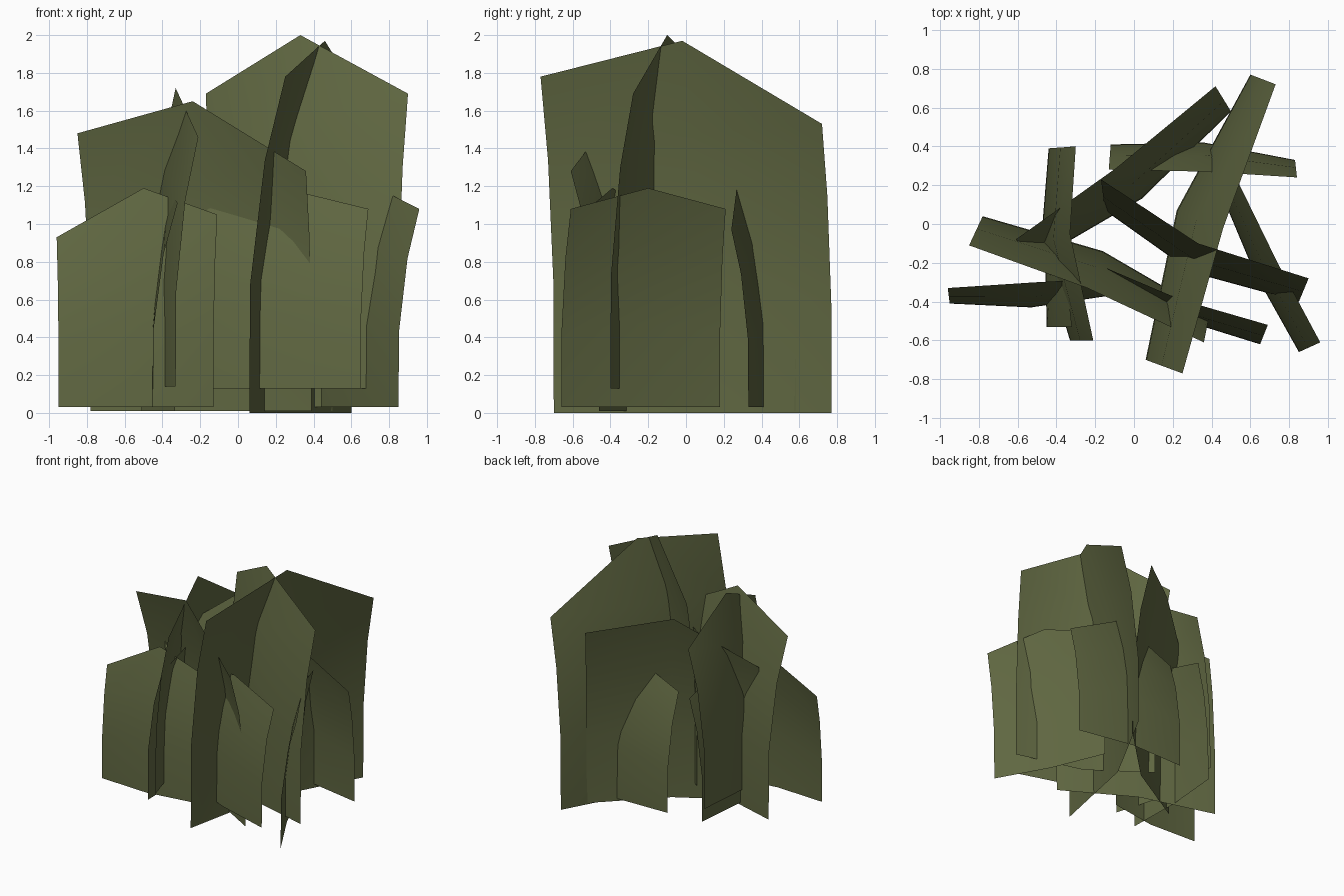
import bpy, bmesh
from mathutils import Vector

olive = bpy.data.materials.new("olive_green")
olive.diffuse_color = (0.12, 0.14, 0.055, 1)

# share of the height and of the outward lean reached at each row of a card
ROWS = [(0, 0), (0.38, 0.02), (0.75, 0.43), (1, 1)]


def leaf_card(name, z0, base, top):
    """Cupped, outward bending foliage card: left, centre and right columns."""
    bm = bmesh.new()
    grid = []
    for (bx, by), (tx, ty, tz) in zip(base, top):
        col = []
        for h, lean in ROWS:
            col.append(bm.verts.new((bx + (tx - bx) * lean,
                                     by + (ty - by) * lean,
                                     z0 + (tz - z0) * h)))
        grid.append(col)
    for a, b in zip(grid, grid[1:]):
        for i in range(len(ROWS) - 1):
            f = bm.faces.new((a[i], b[i], b[i + 1], a[i + 1]))
            f.smooth = True
    me = bpy.data.meshes.new(name)
    bm.to_mesh(me)
    bm.free()
    me.materials.append(olive)
    bpy.context.collection.objects.link(bpy.data.objects.new(name, me))


# large cards
leaf_card("large_card_right", 0.0,
          [(0.06, -0.70), (0.22, 0.07), (0.60, 0.77)],
          [(0.25, -0.77, 1.78), (0.46, -0.02, 1.97), (0.73, 0.72, 1.53)])
leaf_card("large_card_front", 0.01,
          [(-0.78, 0.04), (-0.16, -0.14), (0.39, -0.46)],
          [(-0.85, -0.11, 1.48), (-0.24, -0.33, 1.65), (0.36, -0.61, 1.28)])
leaf_card("large_card_back", 0.01,
          [(0.50, 0.58), (0.04, 0.13), (-0.51, -0.19)],
          [(0.42, 0.71, 1.48), (-0.09, 0.29, 1.57), (-0.61, -0.08, 1.17)])

# medium cards
leaf_card("medium_card_middle", 0.13,
          [(-0.15, 0.07), (0.30, -0.25), (0.85, -0.40)],
          [(-0.17, 0.23, 1.69), (0.33, -0.10, 2.00), (0.90, -0.28, 1.69)])
leaf_card("medium_card_front", 0.13,
          [(-0.20, -0.30), (0.20, -0.48), (0.65, -0.62)],
          [(-0.16, -0.22, 1.08), (0.24, -0.39, 1.19), (0.69, -0.52, 1.08)])
leaf_card("medium_card_left", 0.14,
          [(-0.33, -0.60), (-0.48, -0.10), (-0.44, 0.39)],
          [(-0.21, -0.60, 1.46), (-0.33, -0.05, 1.72), (-0.30, 0.40, 1.42)])

# small cards
leaf_card("small_card_right", 0.03,
          [(0.85, -0.66), (0.62, -0.25), (0.44, 0.18)],
          [(0.96, -0.61, 1.08), (0.74, -0.20, 1.19), (0.54, 0.21, 1.08)])
leaf_card("small_card_front_left", 0.03,
          [(-0.95, -0.41), (-0.53, -0.43), (-0.13, -0.37)],
          [(-0.96, -0.33, 0.93), (-0.50, -0.30, 1.19), (-0.11, -0.28, 1.05)])
leaf_card("small_card_left", 0.03,
          [(-0.45, -0.53), (-0.46, -0.07), (-0.42, 0.39)],
          [(-0.32, -0.53, 1.11), (-0.37, -0.07, 1.19), (-0.31, 0.40, 1.02)])
leaf_card("small_card_back", 0.03,
          [(0.83, 0.33), (0.36, 0.42), (-0.12, 0.41)],
          [(0.84, 0.24, 0.97), (0.37, 0.27, 1.20), (-0.13, 0.28, 0.98)])
